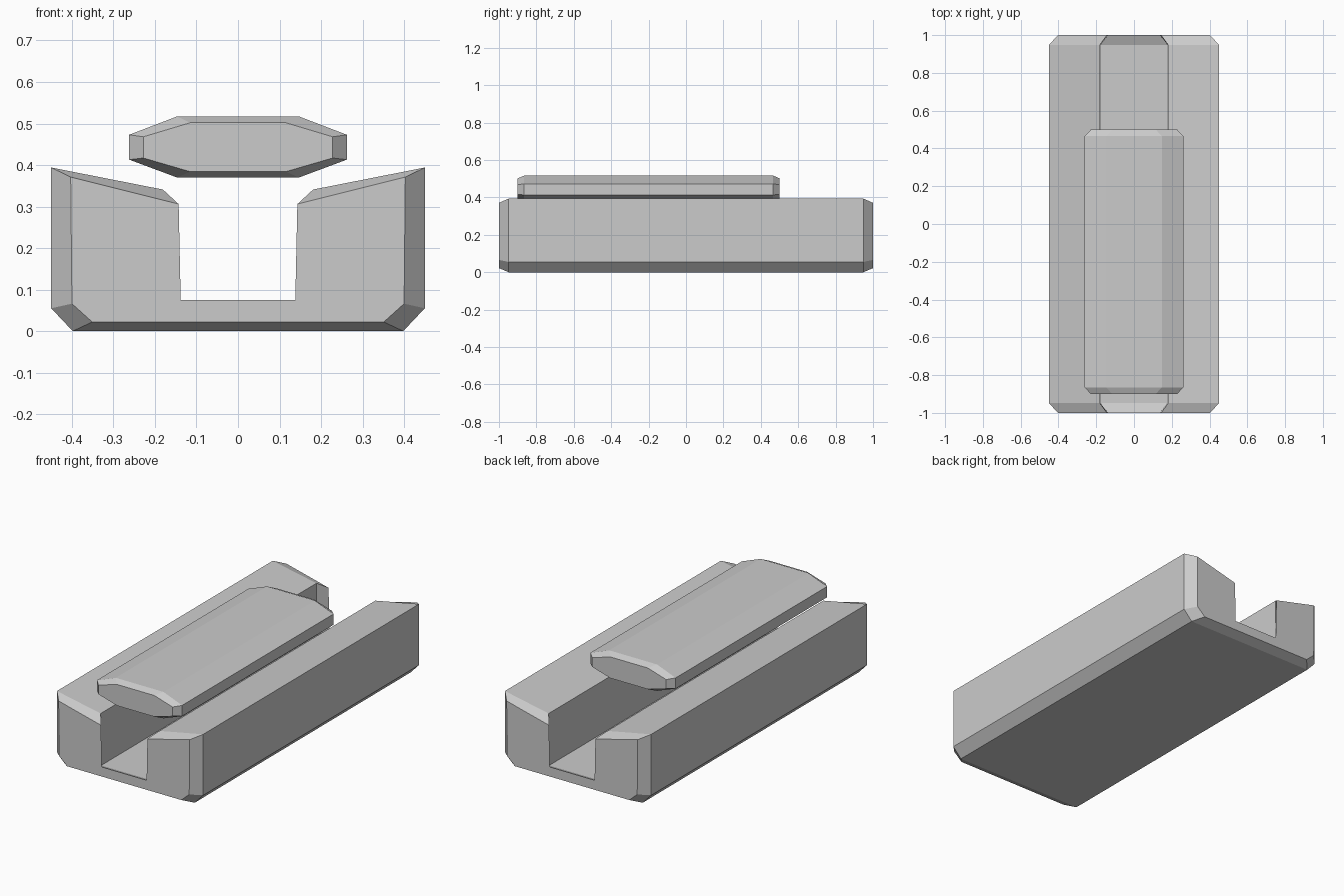
import bpy, bmesh

if "Cube" in bpy.data.objects:
    bpy.data.objects.remove(bpy.data.objects["Cube"])


def mirror_profile(half):
    """Close a right-half (x, z) outline by mirroring it across x = 0."""
    return half + [(-x, z) for x, z in reversed(half)]


def loft(name, sections):
    """Skin matching (y, half profile) sections and cap both ends."""
    bm = bmesh.new()
    rings = [[bm.verts.new((x, y, z)) for x, z in mirror_profile(half)]
             for y, half in sections]
    n = len(rings[0])
    for a, b in zip(rings, rings[1:]):
        for i in range(n):
            j = (i + 1) % n
            bm.faces.new((a[i], a[j], b[j], b[i]))
    bm.faces.new(rings[0])
    bm.faces.new(rings[-1])
    bmesh.ops.recalc_face_normals(bm, faces=bm.faces)
    mesh = bpy.data.meshes.new(name)
    bm.to_mesh(mesh)
    bm.free()
    obj = bpy.data.objects.new(name, mesh)
    bpy.context.collection.objects.link(obj)
    return obj


# Grooved base: full section with inset, chamfered ends
base_mid = [(0.398, 0.0), (0.45, 0.055), (0.45, 0.394),
            (0.181, 0.341), (0.178, 0.053)]
base_end = [(0.351, 0.022), (0.40, 0.066), (0.403, 0.371),
            (0.143, 0.306), (0.138, 0.075)]
loft("grooved_base", [(-1.0, base_end), (-0.948, base_mid),
                      (0.948, base_mid), (1.0, base_end)])

# Floating slider bar above the groove
bar_mid = [(0.147, 0.37), (0.262, 0.413), (0.262, 0.473), (0.147, 0.517)]
bar_end = [(0.115, 0.384), (0.228, 0.417), (0.228, 0.468), (0.115, 0.502)]
loft("slider_bar", [(-0.90, bar_end), (-0.865, bar_mid),
                    (0.465, bar_mid), (0.50, bar_end)])
